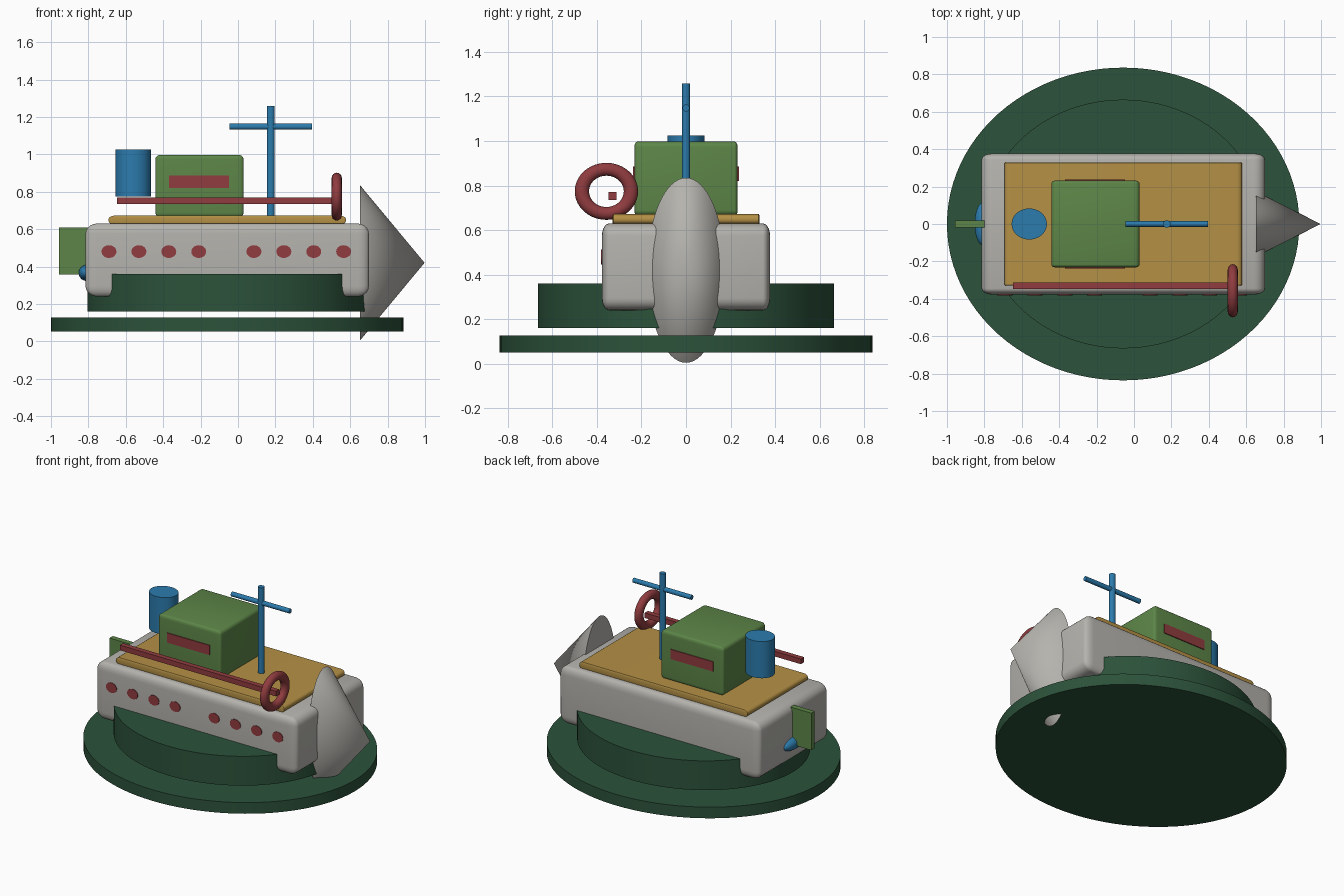
import bpy
import bmesh
from math import radians
from mathutils import Matrix, Vector

cube = bpy.data.objects.get("Cube")
if cube:
    bpy.data.objects.remove(cube, do_unlink=True)


def material(name, rgb):
    mat = bpy.data.materials.new(name)
    mat.use_nodes = True
    colour = (*rgb, 1)
    mat.diffuse_color = colour
    mat.node_tree.nodes["Principled BSDF"].inputs["Base Color"].default_value = colour
    return mat


sea_green = material("sea green", (0.025, 0.085, 0.043))
hull_grey = material("hull grey", (0.46, 0.45, 0.42))
deck_tan = material("deck tan", (0.46, 0.28, 0.06))
cabin_green = material("cabin green", (0.11, 0.24, 0.065))
blue = material("blue", (0.025, 0.2, 0.42))
red = material("red", (0.28, 0.045, 0.05))


def finish(name, bm, mat, smooth=True):
    bmesh.ops.recalc_face_normals(bm, faces=bm.faces)
    mesh = bpy.data.meshes.new(name)
    bm.to_mesh(mesh)
    bm.free()
    mesh.materials.append(mat)
    obj = bpy.data.objects.new(name, mesh)
    bpy.context.collection.objects.link(obj)
    if smooth:
        bpy.ops.object.select_all(action="DESELECT")
        obj.select_set(True)
        bpy.context.view_layer.objects.active = obj
        bpy.ops.object.shade_smooth_by_angle(angle=radians(35))
    return obj


def box(name, low, high, mat, rounding=None):
    """Box between two corners; rounding gives a bevel radius for each axis."""
    low, high = Vector(low), Vector(high)
    size = high - low
    bm = bmesh.new()
    bmesh.ops.create_cube(bm, size=1)
    if rounding:
        bmesh.ops.scale(bm, verts=bm.verts, vec=[s / r for s, r in zip(size, rounding)])
        bmesh.ops.bevel(bm, geom=bm.edges[:], offset=1, segments=5,
                        profile=0.5, affect="EDGES")
        bmesh.ops.scale(bm, verts=bm.verts, vec=rounding)
    else:
        bmesh.ops.scale(bm, verts=bm.verts, vec=size)
    bmesh.ops.translate(bm, verts=bm.verts, vec=(low + high) / 2)
    return finish(name, bm, mat, bool(rounding))


def round_part(name, centre, radii, length, mat, axis="Z", tip=1, sides=64):
    """Elliptical cylinder or cone; radii are the two half widths across it."""
    bm = bmesh.new()
    bmesh.ops.create_cone(bm, cap_ends=True, segments=sides, radius1=1,
                          radius2=tip, depth=length)
    bmesh.ops.scale(bm, verts=bm.verts, vec=(*radii, 1))
    turn = {"Z": Matrix(), "X": Matrix.Rotation(radians(90), 4, "Y"),
            "Y": Matrix.Rotation(radians(90), 4, "X")}[axis]
    bmesh.ops.transform(bm, verts=bm.verts, matrix=Matrix.Translation(centre) @ turn)
    return finish(name, bm, mat)


# Water discs
round_part("water_base", (-0.058, 0, 0.09), (0.942, 0.836), 0.076, sea_green, sides=96)
round_part("water_step", (-0.058, 0, 0.26), (0.747, 0.665), 0.2, sea_green, sides=96)

# Hull, deck and bow
box("hull", (-0.815, -0.377, 0.24), (0.7, 0.377, 0.63), hull_grey, (0.06, 0.032, 0.055))
box("deck", (-0.692, -0.33, 0.625), (0.577, 0.33, 0.672), deck_tan, (0.03, 0.004, 0.02))
round_part("bow", (0.825, 0, 0.42), (0.415, 0.175), 0.345, hull_grey, axis="X", tip=0)

# Cabin with a window strip on each side
box("cabin", (-0.442, -0.232, 0.665), (0.03, 0.232, 0.997), cabin_green, (0.025, 0.015, 0.025))
for side, y in (("front", -0.234), ("back", 0.234)):
    box(side + "_window", (-0.37, y - 0.004, 0.82), (-0.048, y + 0.004, 0.886), red)

# Funnel, mast and crossbar
round_part("funnel", (-0.56, 0, 0.9), (0.094, 0.083), 0.25, blue)
round_part("mast", (0.175, 0, 0.96), (0.021, 0.019), 0.595, blue, sides=32)
round_part("crossbar", (0.175, 0, 1.148), (0.016, 0.015), 0.44, blue, axis="X", sides=32)

# Side rail and life ring
box("rail", (-0.648, -0.347, 0.735), (0.53, -0.312, 0.77), red)
bpy.ops.mesh.primitive_torus_add(
    location=(0.528, -0.357, 0.774), rotation=(0, radians(90), 0),
    major_segments=48, minor_segments=16, major_radius=0.11, minor_radius=0.032)
ring = bpy.context.object
ring.name = "life_ring"
ring.scale = (0.9, 1, 0.85)
ring.data.materials.append(red)
bpy.ops.object.shade_smooth()

# Portholes in two groups of four
for group in (-0.69, 0.085):
    for i in range(4):
        round_part("porthole", (group + 0.16 * i, -0.377, 0.48), (0.04, 0.034),
                   0.008, red, axis="Y", sides=32)

# Rudder and propeller
box("rudder", (-0.958, -0.018, 0.357), (-0.79, 0.018, 0.61), cabin_green)
bm = bmesh.new()
bmesh.ops.create_uvsphere(bm, u_segments=32, v_segments=16, radius=1)
bmesh.ops.scale(bm, verts=bm.verts, vec=(0.042, 0.112, 0.043))
bmesh.ops.translate(bm, verts=bm.verts, vec=(-0.81, 0, 0.366))
finish("propeller", bm, blue)
